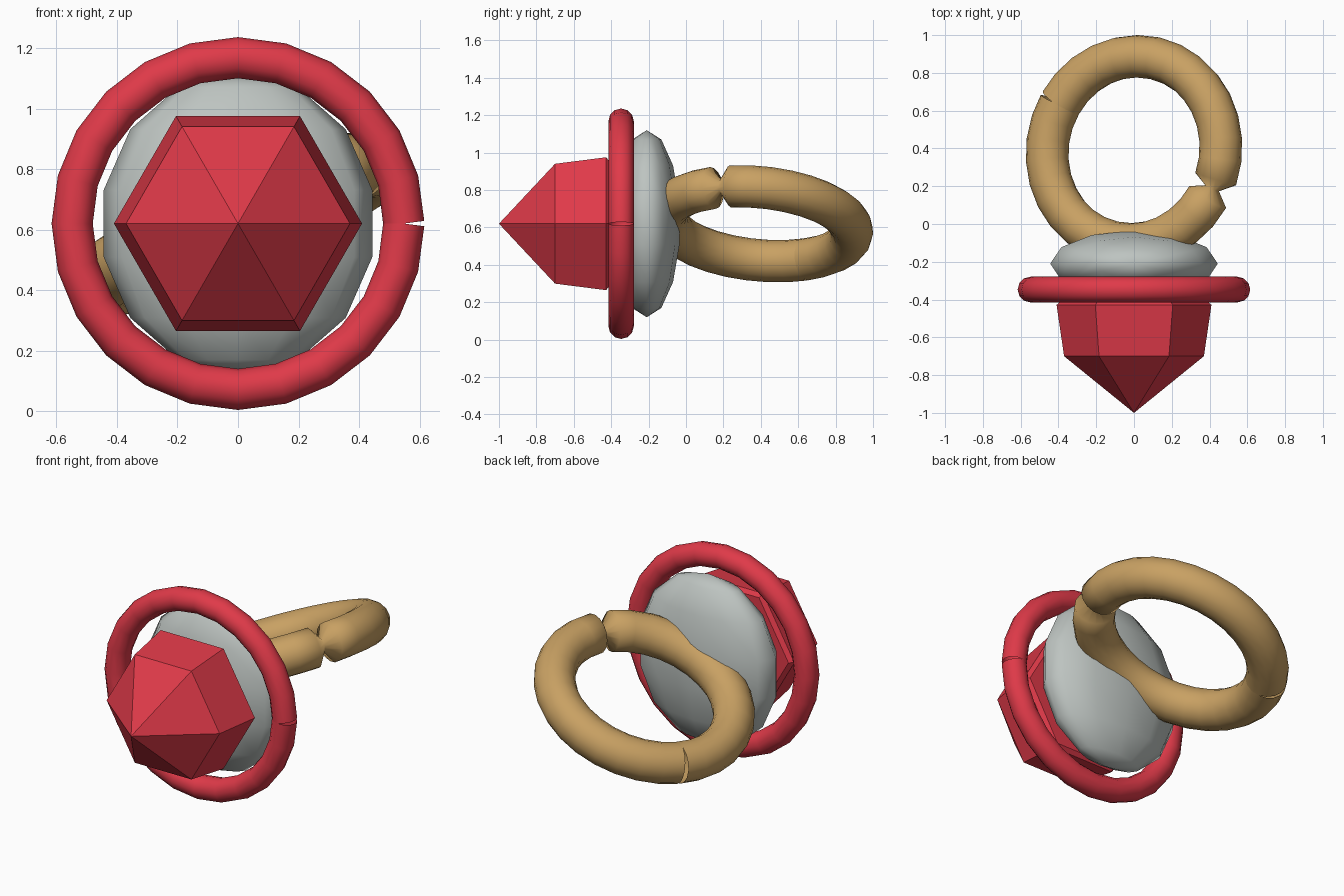
import bpy, bmesh, math
from mathutils import Matrix, Vector

if "Cube" in bpy.data.objects:
    bpy.data.objects.remove(bpy.data.objects["Cube"])


def material(name, rgb):
    m = bpy.data.materials.new(name)
    m.diffuse_color = (*rgb, 1)
    m.use_nodes = True
    m.node_tree.nodes["Principled BSDF"].inputs["Base Color"].default_value = m.diffuse_color
    return m


RED = material("ruby red", (0.74, 0.042, 0.066))
GOLD = material("warm gold", (0.58, 0.355, 0.125))
GREY = material("pale grey", (0.51, 0.55, 0.53))


def mesh_object(name, bm, mat, smooth):
    bmesh.ops.recalc_face_normals(bm, faces=bm.faces[:])
    for f in bm.faces:
        f.smooth = smooth
    me = bpy.data.meshes.new(name)
    bm.to_mesh(me)
    bm.free()
    me.materials.append(mat)
    ob = bpy.data.objects.new(name, me)
    bpy.context.collection.objects.link(ob)
    return ob


def open_hoop(name, stations, radius, tube, res, matrix, mat):
    """Round tube along (angle, scale) stations; the open ends leave a thin seam."""
    cu = bpy.data.curves.new(name, 'CURVE')
    cu.dimensions = '3D'
    cu.bevel_depth = tube
    cu.bevel_resolution = res
    sp = cu.splines.new('POLY')
    sp.points.add(len(stations) - 1)
    for p, (deg, scale) in zip(sp.points, stations):
        a = math.radians(deg)
        co = matrix @ Vector((radius * math.cos(a), radius * math.sin(a), 0))
        p.co = (*co, 1)
        p.radius = scale
    sp.use_smooth = True
    cu.materials.append(mat)
    ob = bpy.data.objects.new(name, cu)
    bpy.context.collection.objects.link(ob)
    bpy.ops.object.select_all(action='DESELECT')
    ob.select_set(True)
    bpy.context.view_layer.objects.active = ob
    bpy.ops.object.convert(target='MESH')
    return bpy.context.object


# Gem: six-sided crown with a pointed front
bm = bmesh.new()
rows = []
for r, y in ((0.385, -0.408), (0.41, -0.428), (0.37, -0.70)):
    rows.append([bm.verts.new((r * math.cos(i * math.pi / 3), y,
                               0.62 + r * math.sin(i * math.pi / 3))) for i in range(6)])
tip = bm.verts.new((0, -1.0, 0.62))
bm.faces.new(rows[0])
for i in range(6):
    j = (i + 1) % 6
    for a, b in zip(rows, rows[1:]):
        bm.faces.new((a[i], a[j], b[j], b[i]))
    bm.faces.new((rows[-1][i], rows[-1][j], tip))
mesh_object("gem", bm, RED, False)

# Setting: flattened ball behind the gem
bm = bmesh.new()
bmesh.ops.create_uvsphere(bm, u_segments=12, v_segments=7, radius=1)
bmesh.ops.transform(bm, verts=bm.verts[:], matrix=Matrix.Translation((0, -0.21, 0.62))
                    @ Matrix.Diagonal((0.455, 0.18, 0.50, 1)))
mesh_object("setting", bm, GREY, True)

# Halo: upright hoop around the gem, seam on the right
halo_frame = Matrix.Translation((0, -0.347, 0.62)) @ Matrix.Rotation(math.pi / 2, 4, 'X')
open_hoop("halo", [(15 * k, 1) for k in range(25)], 0.548, 0.068, 4, halo_frame, RED)

# Finger band: tilted hoop, seam at the back left, pinched at the right
band_frame = (Matrix.Translation((0, 0.39, 0.62))
              @ Matrix.Rotation(math.radians(-5.7), 4, 'X')
              @ Matrix.Rotation(math.radians(-23), 4, 'Y'))
PINCH = -26
stations = [(148 - 12 * k, 1) for k in range(31) if abs(148 - 12 * k - PINCH) > 9]
stations += [(PINCH + 6, 1), (PINCH, 0.35), (PINCH - 6, 1)]
stations.sort(reverse=True)
open_hoop("finger_band", stations, 0.50, 0.113, 6, band_frame, GOLD)
